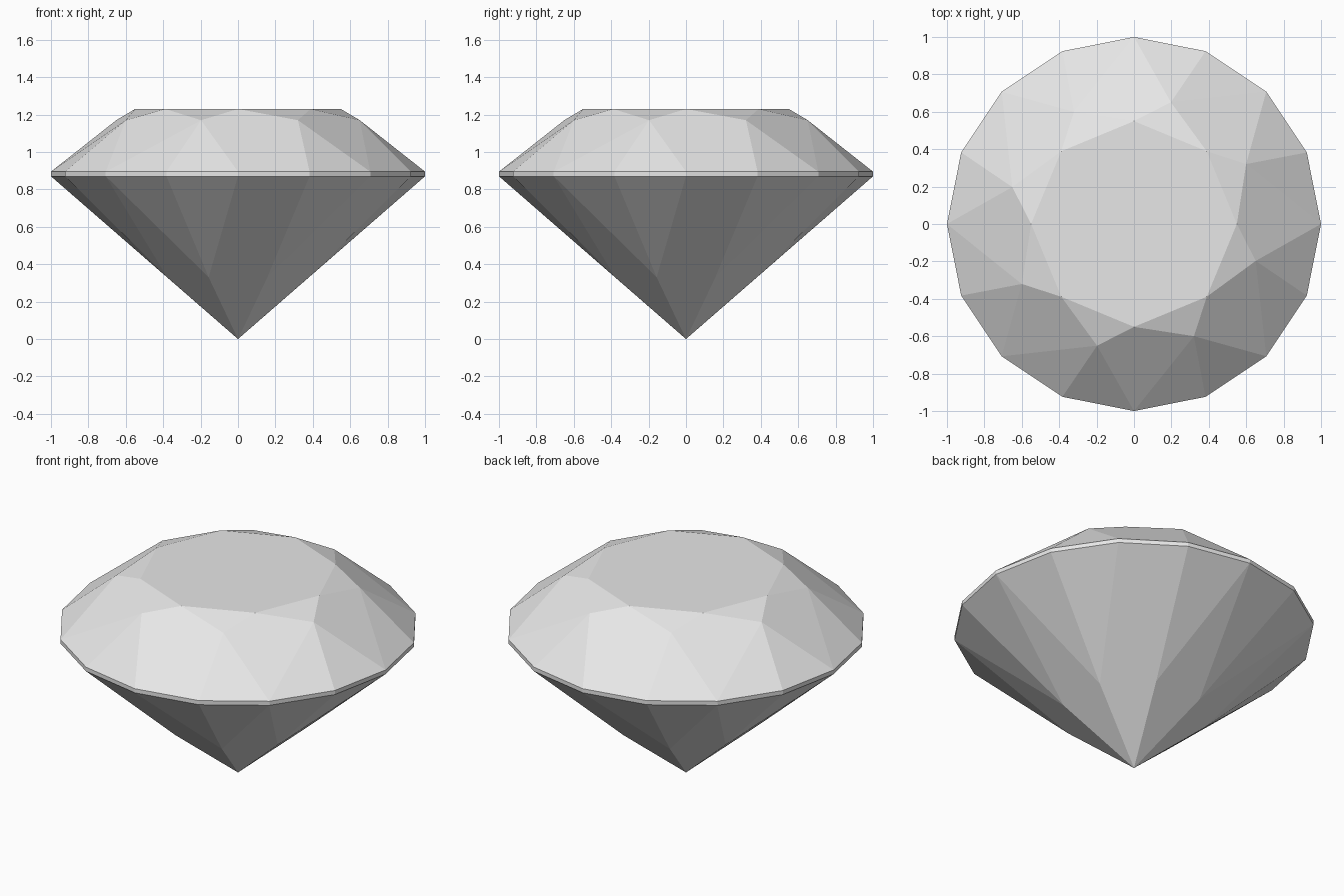
import bpy
import bmesh
from math import cos, sin, radians

cube = bpy.data.objects.get("Cube")
if cube:
    bpy.data.objects.remove(cube, do_unlink=True)

SIDES = 8                # main facets around the stone
STEP = 360 / SIDES

# Single pale grey material
grey = bpy.data.materials.new("pale grey")
grey.use_nodes = True
grey.diffuse_color = (0.8, 0.8, 0.8, 1)
grey.node_tree.nodes["Principled BSDF"].inputs["Base Color"].default_value = (0.8, 0.8, 0.8, 1)

bm = bmesh.new()


def ring(count, radius, z, start=0.0):
    """Evenly spaced vertices on a horizontal circle."""
    angles = [radians(start + 360 * i / count) for i in range(count)]
    return [bm.verts.new((radius * cos(a), radius * sin(a), z)) for a in angles]


# Rings from top to bottom; the star ring is slightly twisted
table = ring(SIDES, 0.55, 1.23)
star = ring(SIDES, 0.68, 1.17, STEP * 0.625)
girdle_top = ring(2 * SIDES, 1.0, 0.895)
girdle_low = ring(2 * SIDES, 1.0, 0.87)
pavilion = ring(SIDES, 0.41, 0.33, STEP / 2)
culet = bm.verts.new((0, 0, 0))

# Flat table on top
bm.faces.new(table)

for i in range(SIDES):
    nxt = (i + 1) % SIDES
    a, b, c = 2 * i, 2 * i + 1, 2 * nxt
    # Crown: star triangle, kite and two girdle triangles
    bm.faces.new((table[i], star[i], table[nxt]))
    bm.faces.new((table[i], star[i - 1], girdle_top[a], star[i]))
    bm.faces.new((star[i], girdle_top[a], girdle_top[b]))
    bm.faces.new((star[i], girdle_top[b], girdle_top[c]))
    # Girdle band
    for p, q in ((a, b), (b, c)):
        bm.faces.new((girdle_top[p], girdle_low[p], girdle_low[q], girdle_top[q]))
    # Pavilion: two girdle triangles and a long kite down to the point
    bm.faces.new((pavilion[i], girdle_low[b], girdle_low[a]))
    bm.faces.new((pavilion[i], girdle_low[c], girdle_low[b]))
    bm.faces.new((girdle_low[a], pavilion[i - 1], culet, pavilion[i]))

bmesh.ops.recalc_face_normals(bm, faces=bm.faces)
mesh = bpy.data.meshes.new("gemstone")
bm.to_mesh(mesh)
bm.free()
mesh.materials.append(grey)
bpy.context.collection.objects.link(bpy.data.objects.new("gemstone", mesh))
